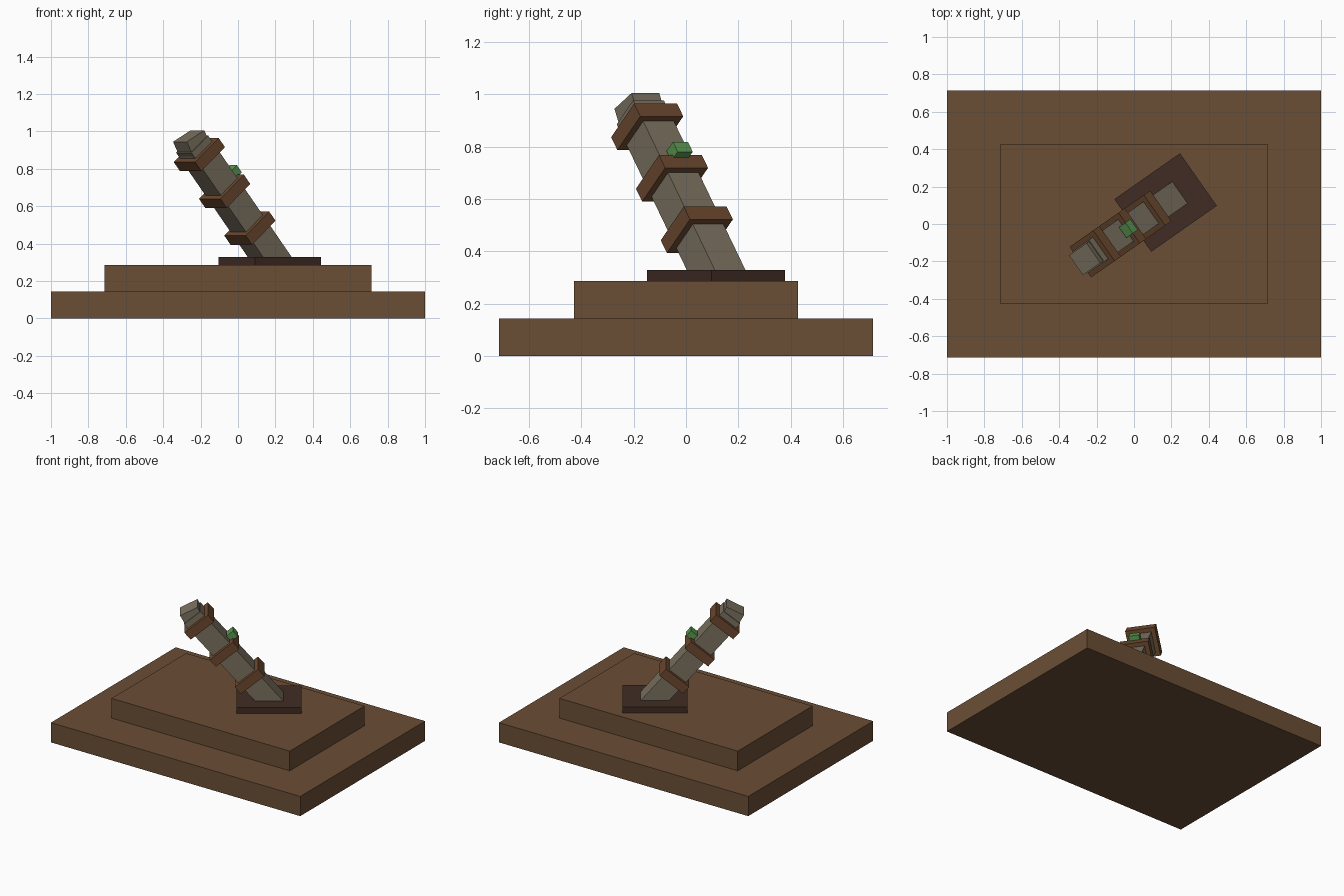
import bpy
from math import radians
from mathutils import Matrix, Vector

old = bpy.data.objects.get("Cube")
if old:
    bpy.data.objects.remove(old, do_unlink=True)


def material(name, rgb):
    linear = [((c / 255 + 0.055) / 1.055) ** 2.4 for c in rgb] + [1.0]
    mat = bpy.data.materials.new(name)
    mat.use_nodes = True
    mat.diffuse_color = linear
    mat.node_tree.nodes["Principled BSDF"].inputs["Base Color"].default_value = linear
    return mat


earth = material("earth brown", (107, 78, 53))
wood = material("collar brown", (107, 72, 46))
stone = material("stone grey", (122, 112, 95))
dark = material("dark brown", (64, 44, 36))
green = material("moss green", (90, 150, 80))


def box(name, size, centre, mat, frame=Matrix()):
    """Box of a full size, centred at a point of the given frame."""
    bpy.ops.mesh.primitive_cube_add(size=1)
    ob = bpy.context.object
    ob.name = name
    ob.data.transform(frame @ Matrix.Translation(centre) @ Matrix.Diagonal((*size, 1)))
    ob.data.materials.append(mat)
    return ob


# Stepped ground
box("lower_step", (2, 1.43, 0.143), (0, 0, 0.0715), earth)
box("upper_step", (1.43, 0.857, 0.143), (0, 0, 0.2145), earth)

# Turned plate under the pillar
turn = Matrix.Translation((0.169, 0.115, 0.286)) @ Matrix.Rotation(radians(35), 4, 'Z')
box("pillar_plate", (0.428, 0.343, 0.043), (0, 0, 0.0215), dark, turn)

# Leaning pillar: its frame has z along the shaft and x on the upper side
lean = turn @ Matrix.Translation((0, 0, 0.043)) @ Matrix.Rotation(radians(-40), 4, 'Y')
box("pillar_shaft", (0.143, 0.143, 0.893), (0, 0, 0.3395), stone, lean)
for i in range(3):
    box(f"pillar_collar_{i + 1}", (0.2, 0.2, 0.064), (0, 0, 0.2 + 0.257 * i), wood, lean)

# Broken tip, twisted slightly off the shaft
tip = lean @ Matrix.Translation((0, 0, 0.785)) @ Matrix.Rotation(radians(12), 4, 'Y')
box("pillar_tip", (0.129, 0.129, 0.1), (0, 0, 0), stone, tip)

# Moss clump on the upper side
box("moss_clump", (0.055, 0.07, 0.05), (0.105, 0, 0.503), green, lean)
